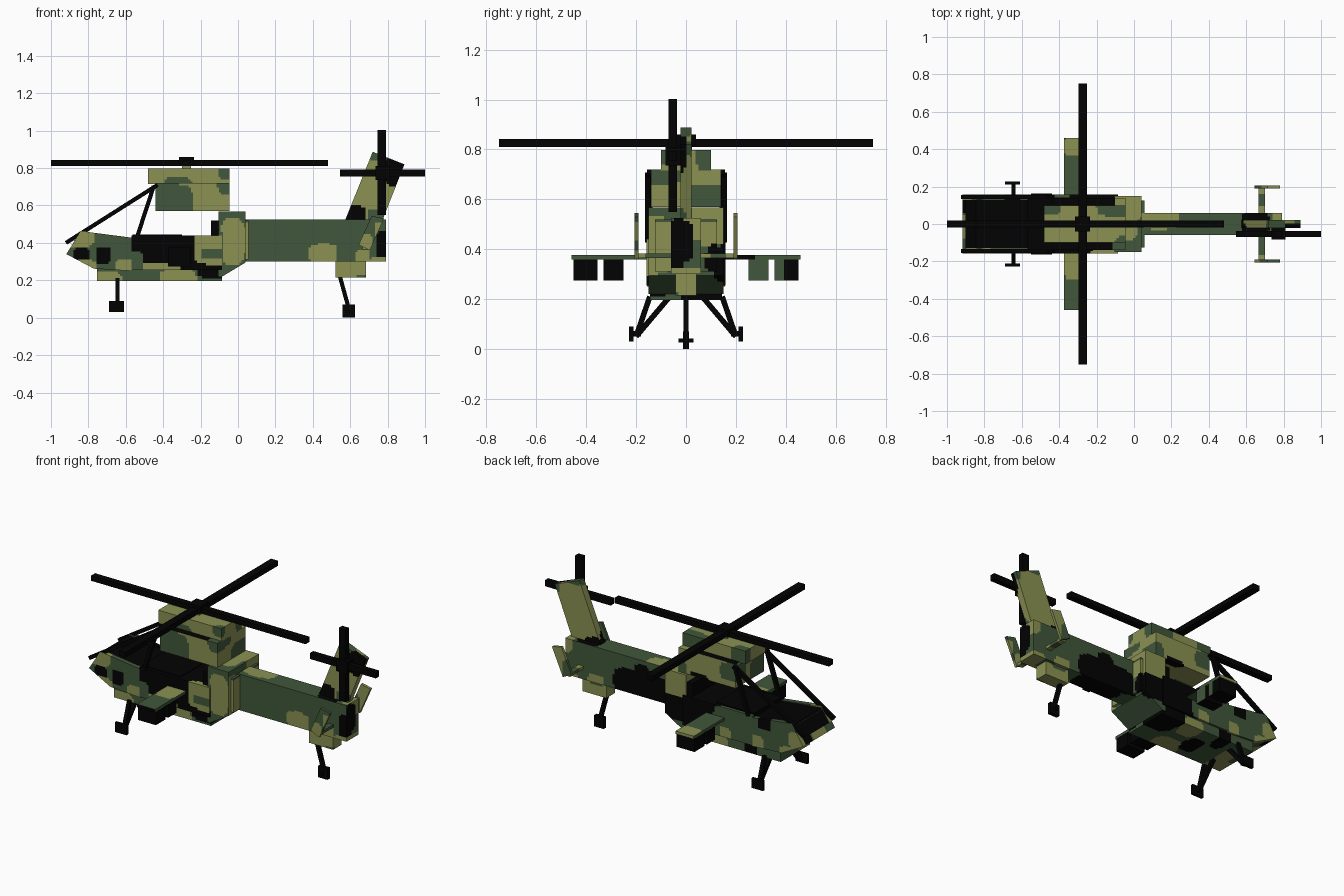
import bpy, bmesh, math
from mathutils import Vector, Matrix

if "Cube" in bpy.data.objects:
    bpy.data.objects.remove(bpy.data.objects["Cube"])


def material(name, rgb):
    m = bpy.data.materials.new(name)
    m.diffuse_color = (*rgb, 1)
    m.use_nodes = True
    m.node_tree.nodes["Principled BSDF"].inputs["Base Color"].default_value = m.diffuse_color
    return m


G, O, K = 0, 1, 2   # green, olive, black
MATS = [material("forest_green", (.052, .095, .043)),
        material("olive_tan", (.258, .284, .086)),
        material("black", (.0008, .0008, .0008))]


def finish(name, bm, base=K, patches=(), cell=.0125):
    """Cut the mesh into small cells and colour those inside rounded patches.
    A patch is (colour, (x0, x1), (y0, y1), (z0, z1)); the last one wins."""
    bmesh.ops.recalc_face_normals(bm, faces=bm.faces)
    if patches:
        for axis in range(3):
            vals = [v.co[axis] for v in bm.verts]
            n = Vector([float(i == axis) for i in range(3)])
            p = min(vals) + cell
            while p < max(vals) - .004:
                bmesh.ops.bisect_plane(bm, geom=bm.verts[:] + bm.edges[:] + bm.faces[:],
                                       plane_co=n * p, plane_no=n)
                p += cell
    for f in bm.faces:
        c = f.calc_center_median()
        f.material_index = base
        for col, *rng in patches:
            d = sum(abs((c[i] - (a + b) / 2) / ((b - a) / 2)) ** 4
                    for i, (a, b) in enumerate(rng))
            if d < 1:
                f.material_index = col
    me = bpy.data.meshes.new(name)
    bm.to_mesh(me)
    bm.free()
    for m in MATS:
        me.materials.append(m)
    ob = bpy.data.objects.new(name, me)
    bpy.context.collection.objects.link(ob)
    return ob


def prism(name, profile, y0, y1, base=K, patches=()):
    """Side profile (x, z) extruded from y0 to y1."""
    bm = bmesh.new()
    f = bm.faces.new([bm.verts.new((x, y0, z)) for x, z in profile])
    ext = bmesh.ops.extrude_face_region(bm, geom=[f])["geom"]
    bmesh.ops.translate(bm, vec=(0, y1 - y0, 0),
                        verts=[e for e in ext if isinstance(e, bmesh.types.BMVert)])
    return finish(name, bm, base, patches)


def box(name, x, y, z, base=K, patches=()):
    return prism(name, [(x[0], z[0]), (x[1], z[0]), (x[1], z[1]), (x[0], z[1])],
                 y[0], y[1], base, patches)


def rod(name, a, b, w=.022):
    """Square bar between two points."""
    a, b = Vector(a), Vector(b)
    bm = bmesh.new()
    rot = (b - a).to_track_quat('Z', 'Y').to_matrix().to_4x4()
    bmesh.ops.create_cube(bm, size=1, matrix=Matrix.Translation((a + b) / 2) @ rot
                          @ Matrix.Diagonal((w, w, (b - a).length, 1)))
    return finish(name, bm)


ALL = (-2, 2)
NEAR, FAR = (-.6, -.03), (.03, .6)

# Main rotor
box("rotor_blade_long", (-1, .48), (-.02, .02), (.81, .842))
box("rotor_blade_cross", (-.297, -.25), (-.75, .75), (.81, .842))
box("rotor_hub", (-.315, -.235), (-.04, .04), (.815, .86))
box("rotor_mast", (-.30, -.25), (-.025, .025), (.79, .82), O)

# Engine housing
box("engine_cover", (-.48, -.045), (-.10, .10), (.715, .797), O, [
    (G, (-.40, -.24), NEAR, (.66, .755)), (G, (-.11, .03), (-.4, -.06), (.73, .87)),
    (G, (-.52, -.38), (.05, .4), (.6, .9)), (G, (-.2, -.08), FAR, (.68, .78)),
    (G, (-.2, .02), (.04, .2), (.7, .9))])
box("engine_block", (-.44, -.045), (-.14, .14), (.57, .72), O, [
    (K, (-.6, -.10), ALL, (.717, .73)),
    (G, (-.56, -.24), (-.4, 0), (.48, .717)), (G, (-.11, 0), (-.4, 0), (.66, .8)),
    (G, (-.5, -.33), FAR, (.6, .717)), (K, (-.25, -.12), (.1, .2), (.5, .6)),
    (G, (-.1, 0), (.0, .2), (.5, .66))])

# Rear fuselage
prism("rear_fuselage", [(-.105, .22), (-.085, .22), (.04, .295), (.04, .567), (-.105, .567)],
      -.15, .15, G, [
    (O, (-.09, .034), (-.4, .02), (.28, .53)), (O, (.036, .05), (-.2, -.06), (.30, .53)),
    (G, (-.2, -.08), NEAR, (.2, .5)),
    (O, (-.16, .1), (.02, .4), (.42, .6)), (K, (-.25, .1), (.10, .4), (.26, .43)),
    (O, (-.15, .02), (-.09, .09), (.54, .6))])
box("rear_bulkhead", (.04, .056), (-.125, .125), (.31, .52), G, [
    (O, (.0, .1), (-.2, -.03), (.29, .515)), (O, (.0, .1), (.02, .2), (.41, .515)),
    (K, (.0, .1), (.08, .2), (.29, .42))])
box("exhaust_step", (-.145, -.10), (-.14, .14), (.40, .52))

# Main body below the cockpit
box("main_body", (-.57, -.085), (-.158, .158), (.255, .44), K, [
    (O, (-.25, .05), (-.4, -.12), (.275, .50)), (O, (-.60, -.30), NEAR, (.2, .29)),
    (G, (-.21, -.07), (-.4, -.14), (.31, .375)), (G, (-.68, -.50), NEAR, (.18, .36)),
    (G, (-.70, -.26), (.14, .4), (.18, .50)), (O, (-.42, -.34), FAR, (.2, .32)),
    (K, (-.27, -.10), FAR, (.2, .39))])
box("belly", (-.755, -.085), (-.145, .145), (.197, .27), G, [
    (O, (-.8, -.62), NEAR, (.15, .25)), (O, (-.42, -.22), NEAR, (.15, .26)),
    (K, (-.22, 0), NEAR, (.21, .3)), (K, (-.6, -.5), FAR, (.1, .4)),
    (O, (-.4, -.25), FAR, (.1, .25)), (K, (-.5, -.38), (-.1, .06), (.1, .21)),
    (K, (-.25, 0), (-.02, .3), (.1, .4)), (O, (-.72, -.62), (-.06, .06), (.1, .21))])

# Nose with a dark cockpit opening between its side rims
nose = [(-.918, .34), (-.77, .262), (-.565, .25), (-.545, .425), (-.84, .463)]
for side, y0, y1 in (("near", -.157, -.128), ("far", .128, .157)):
    prism("nose_side_" + side, nose, y0, y1, G, [
        (O, (-.99, -.77), (-.4, 0), (.37, .52)), (O, (-.95, -.75), ALL, (.22, .31)),
        (K, (-.88, -.79), (-.4, 0), (.31, .37)), (K, (-.76, -.68), (-.4, 0), (.29, .38)),
        (O, (-.66, -.56), (-.4, 0), (.24, .31)), (O, (-.94, -.82), FAR, (.3, .42)),
        (K, (-.7, -.6), FAR, (.37, .46)), (O, (-.64, -.5), (0, .4), (.24, .33))])
prism("nose_core", [(-.918, .34), (-.77, .262), (-.565, .25), (-.545, .415), (-.85, .448)],
      -.128, .128, G, [
    (O, (-.99, -.82), (-.08, .05), (.28, .41)), (K, (-.99, -.84), (.06, .14), (.3, .44)),
    (K, (-.88, -.72), (-.14, -.04), (.2, .3))])
prism("cockpit_panel", [(-.90, .377), (-.845, .455), (-.545, .422), (-.545, .413), (-.85, .444)],
      -.128, .128)
box("cockpit_floor", (-.565, -.30), (-.135, .135), (.437, .445))

# Canopy frame
for s in (-1, 1):
    side = "near" if s < 0 else "far"
    rod("canopy_rail_" + side, (-.92, s * .145, .40), (-.43, s * .145, .71))
    rod("canopy_post_" + side, (-.54, s * .153, .43), (-.45, s * .153, .705))

    # Landing gear
    rod("gear_strut_outer_" + side, (-.645, s * .145, .21), (-.645, s * .20, .05))
    rod("gear_strut_inner_" + side, (-.645, s * .065, .21), (-.645, s * .20, .05))
    rod("gear_axle_" + side, (-.645, s * .18, .06), (-.645, s * .22, .06))
    box("gear_wheel_" + side, (-.69, -.61), sorted((s * .21, s * .228)), (.03, .09))

    # Stub wing with weapon pods
    box("stub_wing_" + side, (-.375, -.25), sorted((s * .14, s * .46)), (.358, .376), G, [
        (O, (-.374, -.251), (.36, .47), (.36, .4)), (O, (-.374, -.251), (-.30, -.12), (.36, .4)),
        (O, ALL, (.457, .5), ALL), (K, ALL, (-.5, -.457), ALL),
        (K, (-.253, -.2), (.1, .3), ALL)])
    for label, a, b in (("inner", .25, .33), ("outer", .355, .452)):
        box(f"weapon_pod_{label}_{side}", (-.375, -.25), sorted((s * a, s * b)),
            (.275, .36), K, [(G, (-.254, -.2), (.18, .415), ALL)])

# Tailplane and its end plates
plate = [(.645, .39), (.705, .36), (.78, .53), (.715, .545)]
prism("tailplane_plate_near", plate, -.207, -.19, G, [
    (O, (.62, .72), ALL, (.33, .45)), (O, (.73, .80), ALL, (.43, .51))])
prism("tailplane_plate_far", plate, .19, .207, O, [(G, (.6, .71), ALL, (.34, .47))])
box("tailplane", (.665, .70), (-.19, .19), (.365, .383), O,
    [(G, ALL, (-.16, -.05), ALL), (G, ALL, (.1, .16), ALL)])

# Tail boom
box("tail_boom", (.04, .79), (-.06, .06), (.30, .525), G, [
    (O, (.36, .55), NEAR, (.27, .41)), (O, (.62, .72), NEAR, (.25, .38)),
    (K, (.735, .82), (-.2, .0), (.32, .46)),
    (K, (.02, .48), (.04, .2), (.25, .46)), (K, (.2, .32), (.04, .2), (.4, .5)),
    (O, (.52, .64), (.04, .2), (.25, .36)),
    (O, (.0, .27), (-.055, .2), (.52, .6)), (K, (.56, .74), (-.09, .09), (.52, .6)),
    (O, (.74, .85), (-.05, .09), (.44, .6)), (O, (.70, .85), (-.09, .09), (.26, .33)),
    (K, (.786, .80), (-.09, .03), (.35, .52)),
    (K, (.06, .5), (-.1, .1), (.25, .302))])
box("tail_pod", (.52, .685), (-.042, .042), (.215, .30), O,
    [(G, (.6, .75), NEAR, (.15, .25)), (G, (.5, .68), FAR, (.25, .4))])

# Tail fin
prism("tail_fin", [(.57, .515), (.77, .515), (.89, .82), (.72, .887)], -.022, .022, O, [
    (K, (.52, .69), (-.1, 0), (.47, .6)), (K, (.78, .97), (-.1, 0), (.70, .9)),
    (G, (.7, .81), (-.1, .03), (.84, .95)), (G, (.69, .8), (-.1, 0), (.47, .58)),
    (K, (.54, .68), (0, .1), (.48, .56)), (G, (.85, .95), (0, .1), (.77, .86))])

# Tail rotor
box("tail_rotor_vertical", (.745, .79), (-.07, -.037), (.55, 1.003))
box("tail_rotor_horizontal", (.545, 1), (-.07, -.037), (.755, .792))
box("tail_rotor_hub", (.735, .81), (-.082, -.02), (.735, .81))

# Tail wheel
rod("tail_wheel_strut", (.545, 0, .22), (.592, 0, .05))
box("tail_wheel", (.56, .625), (-.012, .012), (0, .07))
box("tail_wheel_axle", (.58, .60), (-.03, .03), (.025, .042))
